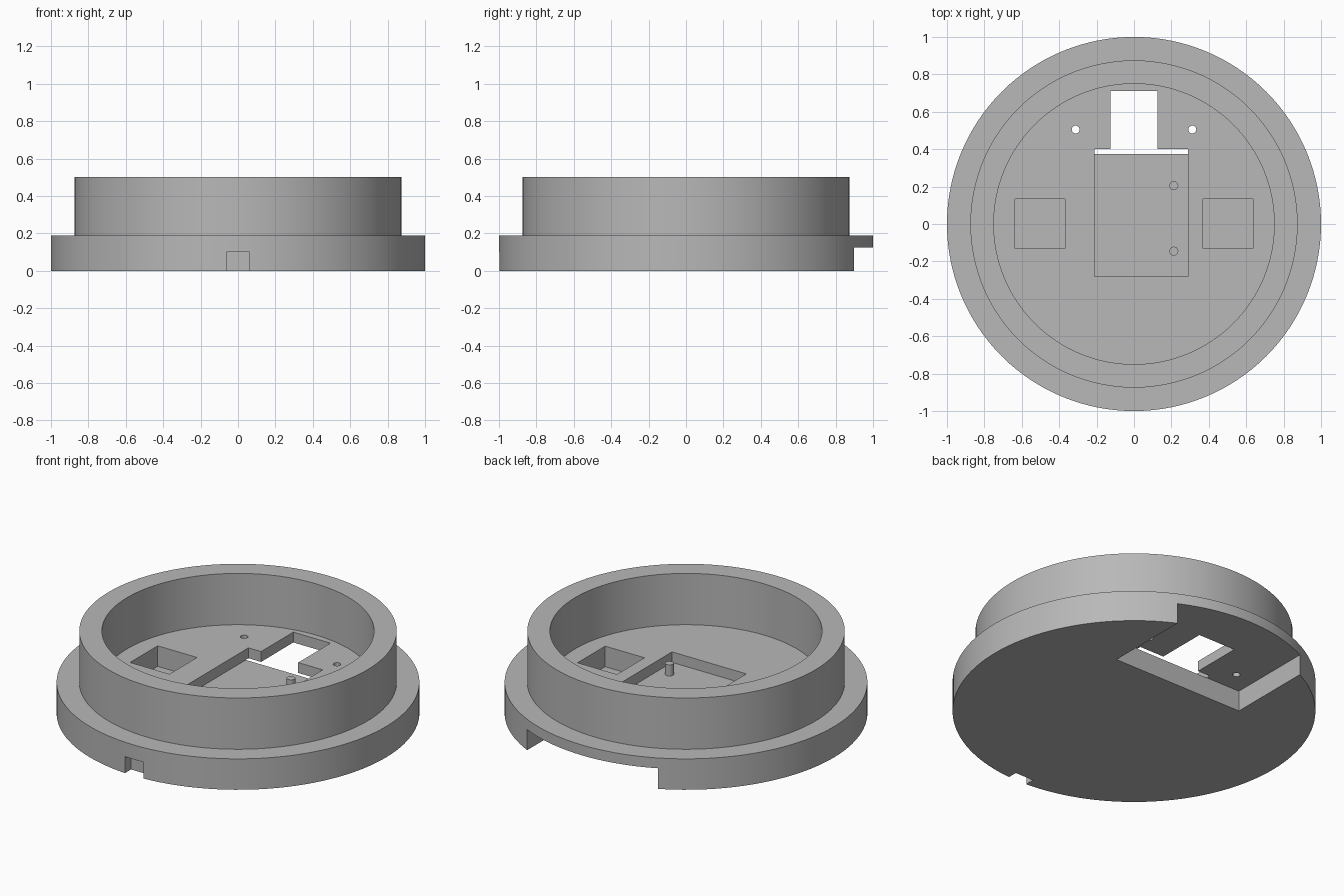
import bpy, bmesh, math
from mathutils import Matrix, Vector

default = bpy.data.objects.get("Cube")
if default:
    bpy.data.objects.remove(default, do_unlink=True)

grey = bpy.data.materials.new("plain grey")
grey.use_nodes = True
colour = (0.48, 0.48, 0.48, 1)
grey.diffuse_color = colour
grey.node_tree.nodes["Principled BSDF"].inputs["Base Color"].default_value = colour

FLOOR = 0.188   # top of the base plate
CEILING = 0.125  # top of the rear underside recess


def make_object(name, bm):
    mesh = bpy.data.meshes.new(name)
    bmesh.ops.recalc_face_normals(bm, faces=bm.faces)
    bm.to_mesh(mesh)
    bm.free()
    mesh.materials.append(grey)
    obj = bpy.data.objects.new(name, mesh)
    bpy.context.collection.objects.link(obj)
    return obj


def box(name, x, y, z):
    bm = bmesh.new()
    lo, hi = Vector((x[0], y[0], z[0])), Vector((x[1], y[1], z[1]))
    matrix = Matrix.Translation((lo + hi) / 2) @ Matrix.Diagonal((*(hi - lo), 1))
    bmesh.ops.create_cube(bm, size=1, matrix=matrix)
    return make_object(name, bm)


def cylinder(name, x, y, z, radius):
    bm = bmesh.new()
    bmesh.ops.create_cone(bm, cap_ends=True, segments=24, radius1=radius, radius2=radius,
                          depth=z[1] - z[0], matrix=Matrix.Translation((x, y, sum(z) / 2)))
    return make_object(name, bm)


def smooth(obj):
    bpy.ops.object.select_all(action="DESELECT")
    obj.select_set(True)
    bpy.context.view_layer.objects.active = obj
    bpy.ops.object.shade_smooth_by_angle(angle=math.radians(30))


# Round base with raised wall, turned from one profile
profile = [(0, 0), (1, 0), (1, FLOOR), (0.875, FLOOR), (0.875, 0.5),
           (0.75, 0.5), (0.75, FLOOR), (0, FLOOR)]
bm = bmesh.new()
verts = [bm.verts.new((r, 0, z)) for r, z in profile]
edges = [bm.edges.new(pair) for pair in zip(verts, verts[1:])]
bmesh.ops.spin(bm, geom=verts + edges, cent=(0, 0, 0), axis=(0, 0, 1),
               angle=math.tau, steps=128)
bmesh.ops.remove_doubles(bm, verts=bm.verts, dist=0.0001)
housing = make_object("round_housing", bm)

# Recesses and openings
cutters = [
    box("rear_recess_cutter", (-0.44, 0.44), (0.375, 1.2), (-0.1, CEILING)),
    box("centre_pocket_cutter", (-0.21, 0.29), (-0.28, 0.4), (CEILING - 0.001, 0.3)),
    box("plug_opening_cutter", (-0.125, 0.125), (0.39, 0.71), (0.05, 0.3)),
    box("front_notch_cutter", (-0.062, 0.062), (-1.2, -0.94), (-0.1, 0.1)),
]
for side in (-1, 1):
    xs = sorted((side * 0.37, side * 0.635))
    cutters.append(box("side_pocket_cutter", xs, (-0.13, 0.135), (0.063, 0.3)))
    cutters.append(cylinder("screw_hole_cutter", side * 0.312, 0.505, (0.05, 0.3), 0.021))

bpy.context.view_layer.objects.active = housing
for cutter in cutters:
    mod = housing.modifiers.new("cut", "BOOLEAN")
    mod.operation = "DIFFERENCE"
    mod.solver = "EXACT"
    mod.object = cutter
    bpy.ops.object.modifier_apply(modifier=mod.name)
    bpy.data.objects.remove(cutter, do_unlink=True)
smooth(housing)

# Locating pegs in the centre pocket
for name, y in (("rear_peg", 0.205), ("front_peg", -0.145)):
    smooth(cylinder(name, 0.213, y, (CEILING - 0.001, FLOOR + 0.004), 0.024))
